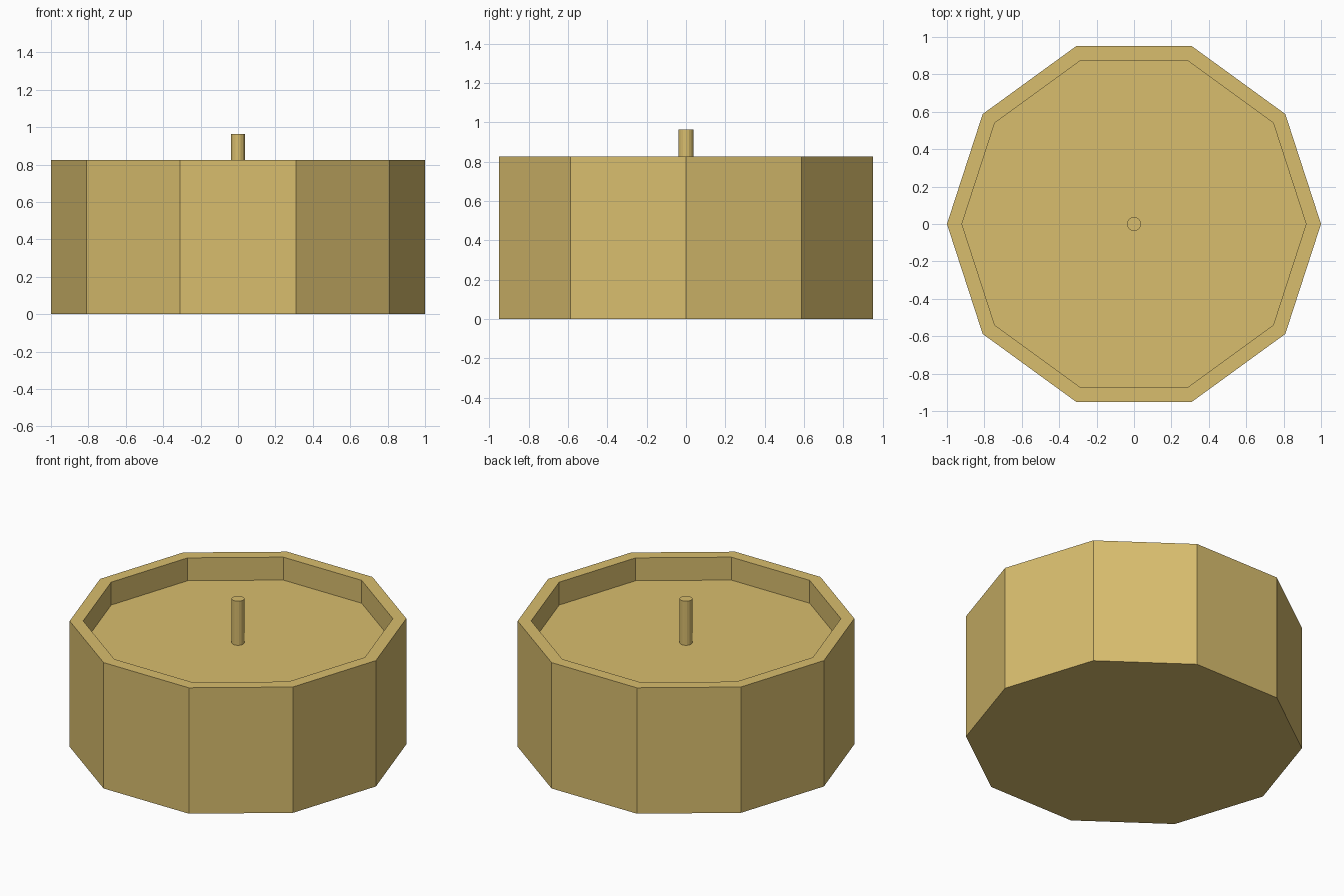
import bpy, bmesh, math

if "Cube" in bpy.data.objects:
    bpy.data.objects.remove(bpy.data.objects["Cube"])

brass = bpy.data.materials.new("warm_tan")
brass.diffuse_color = (0.69, 0.51, 0.155, 1)
brass.use_nodes = True
brass.node_tree.nodes["Principled BSDF"].inputs["Base Color"].default_value = brass.diffuse_color


def lathe(name, profile, sides):
    """Flat-faced solid from (radius, z) rings, capped at both ends."""
    bm = bmesh.new()
    rings = [[bm.verts.new((r * math.cos(math.tau * i / sides),
                            r * math.sin(math.tau * i / sides), z))
              for i in range(sides)] for r, z in profile]
    for a, b in zip(rings, rings[1:]):
        for i in range(sides):
            j = (i + 1) % sides
            bm.faces.new((a[i], a[j], b[j], b[i]))
    bm.faces.new(rings[0][::-1])
    bm.faces.new(rings[-1])
    mesh = bpy.data.meshes.new(name)
    bm.to_mesh(mesh)
    bm.free()
    mesh.materials.append(brass)
    obj = bpy.data.objects.new(name, mesh)
    bpy.context.collection.objects.link(obj)
    return obj


# ten-sided body with raised rim and recessed top
lathe("candle_body", [(1, 0), (1, 0.825), (0.92, 0.825), (0.92, 0.675)], 10)
# thin wick standing on the recessed top
lathe("wick", [(0.038, 0.67), (0.038, 0.964)], 16)
